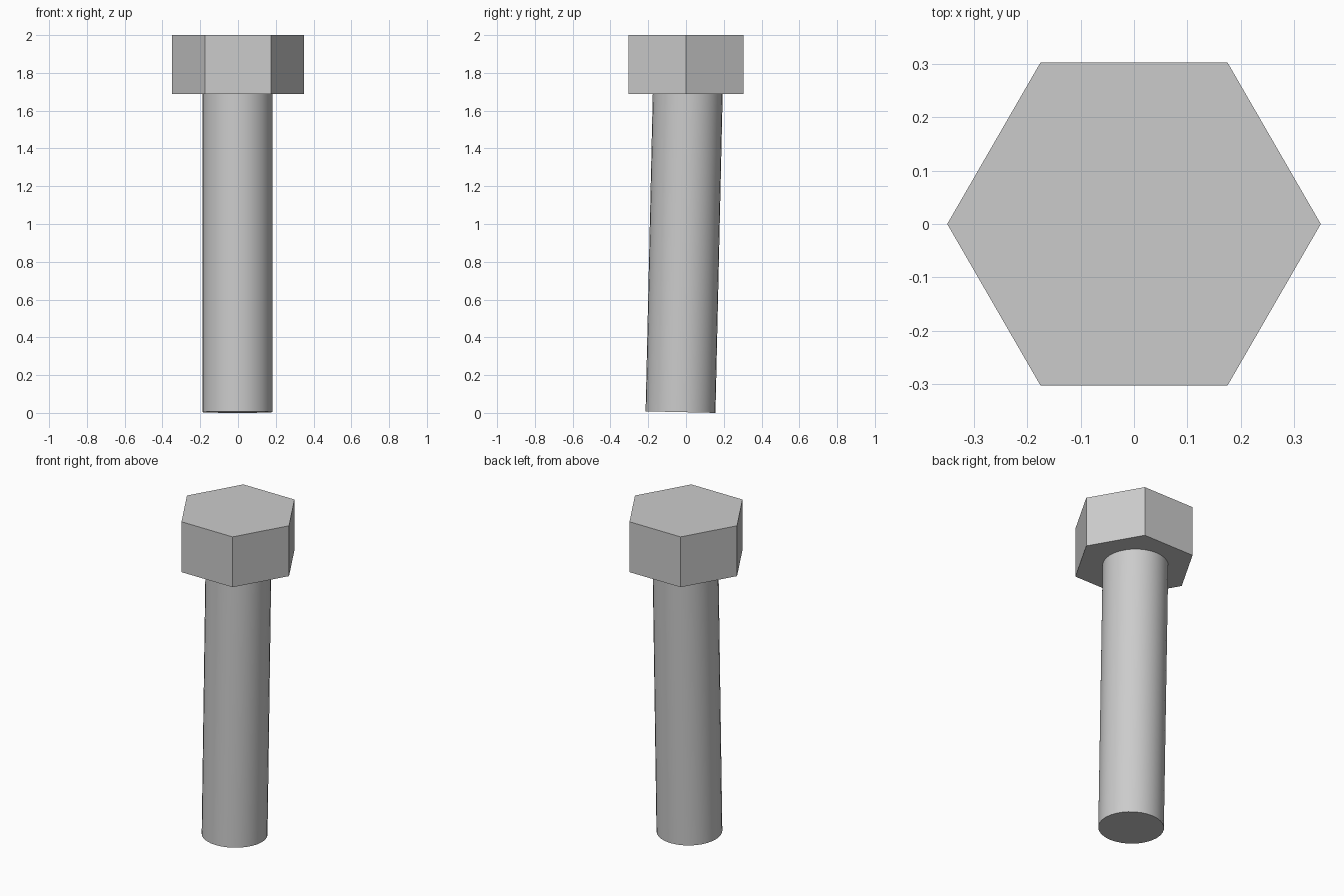
import bpy
import math
from mathutils import Vector

if "Cube" in bpy.data.objects:
    bpy.data.objects.remove(bpy.data.objects["Cube"])

# hexagonal bolt head, corners on the x axis
bpy.ops.mesh.primitive_cylinder_add(vertices=6, radius=0.35, depth=0.312,
                                    location=(0, 0, 1.844),
                                    rotation=(0, 0, math.radians(30)))
head = bpy.context.object
head.name = "hex_head"

# slightly tilted round shank, its top end buried in the head
bottom = Vector((-0.003, -0.029, 0.0042))
tilt = 0.0226
axis = Vector((0, math.sin(tilt), math.cos(tilt)))
length = 1.75
bpy.ops.mesh.primitive_cylinder_add(vertices=32, radius=0.185, depth=length,
                                    location=bottom + axis * length / 2,
                                    rotation=(-tilt, 0, 0))
shank = bpy.context.object
shank.name = "shank"
bpy.ops.object.shade_smooth_by_angle(angle=math.radians(30))
